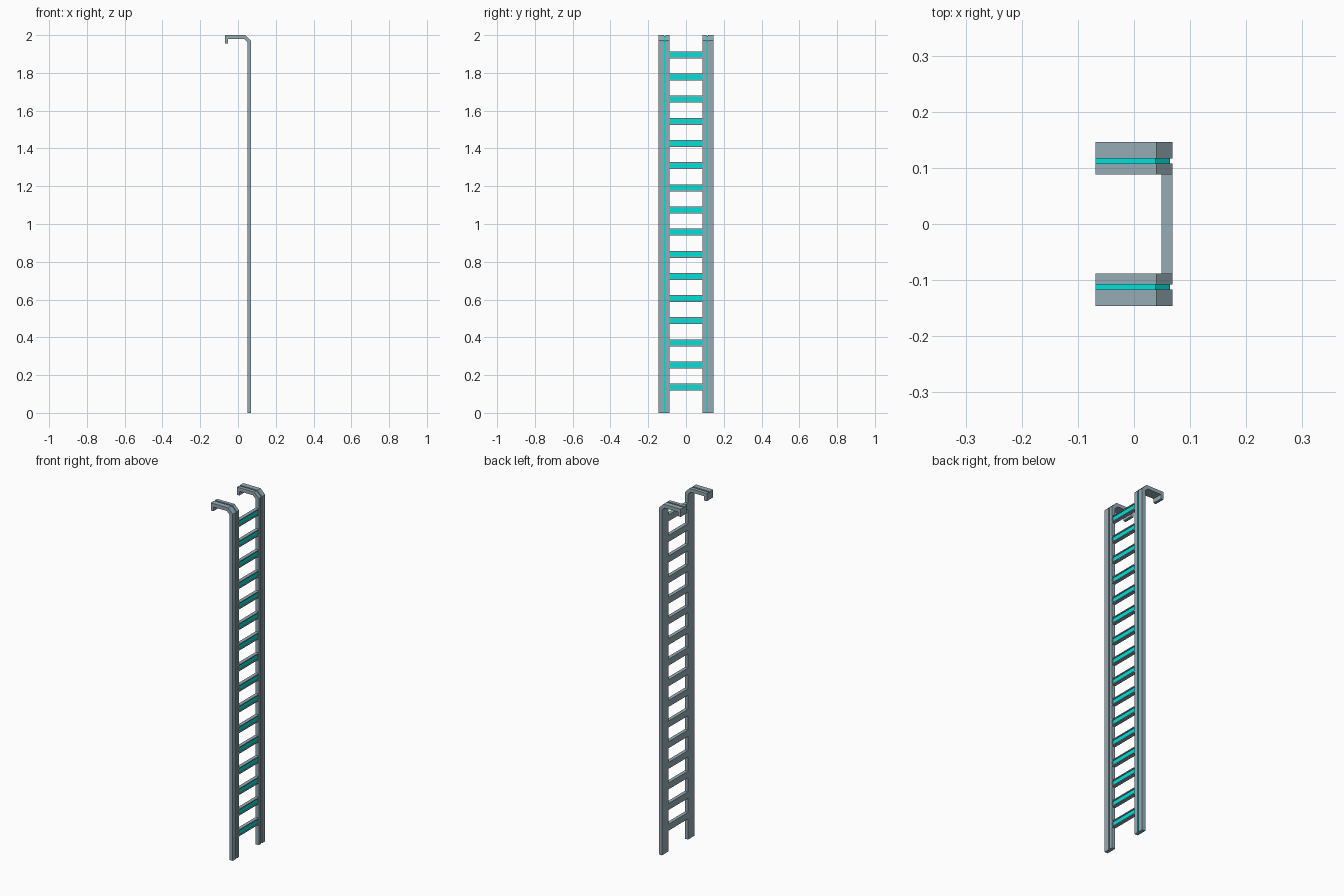
import bpy, bmesh

if "Cube" in bpy.data.objects:
    bpy.data.objects.remove(bpy.data.objects["Cube"])

cyan = bpy.data.materials.new("cyan_strip")
cyan.diffuse_color = (0.0, 0.75, 0.68, 1)
cyan.use_nodes = True
cyan.node_tree.nodes["Principled BSDF"].inputs["Base Color"].default_value = cyan.diffuse_color
grey = bpy.data.materials.new("steel_grey")
grey.diffuse_color = (0.30, 0.41, 0.46, 1)
grey.use_nodes = True
grey.node_tree.nodes["Principled BSDF"].inputs["Base Color"].default_value = grey.diffuse_color


def loft(name, rings, is_cyan):
    """Skin closed rings of points, cap the ends, colour the chosen faces cyan."""
    bm = bmesh.new()
    vs = [[bm.verts.new(p) for p in ring] for ring in rings]
    n = len(vs[0])
    for i in range(len(vs) - 1):
        for j in range(n):
            k = (j + 1) % n
            f = bm.faces.new((vs[i][j], vs[i][k], vs[i + 1][k], vs[i + 1][j]))
            f.material_index = 1 if is_cyan(i, j) else 0
    bm.faces.new(vs[0])
    bm.faces.new(vs[-1])
    bmesh.ops.remove_doubles(bm, verts=bm.verts[:], dist=1e-5)
    bmesh.ops.dissolve_degenerate(bm, edges=bm.edges[:], dist=1e-5)
    bmesh.ops.recalc_face_normals(bm, faces=bm.faces[:])
    me = bpy.data.meshes.new(name)
    bm.to_mesh(me)
    bm.free()
    me.materials.append(grey)
    me.materials.append(cyan)
    ob = bpy.data.objects.new(name, me)
    bpy.context.collection.objects.link(ob)
    return ob


# Hooked side rails: (inner, outer, groove floor) points in x, z along the path
path = [
    ((0.049, 0.0), (0.069, 0.0), (0.064, 0.0)),
    ((0.049, 1.963), (0.069, 1.971), (0.064, 1.969)),
    ((0.032, 1.98), (0.04, 2.0), (0.038, 1.995)),
    ((-0.053, 1.98), (-0.069, 2.0), (-0.069, 1.995)),
    ((-0.053, 1.956), (-0.069, 1.956), (-0.069, 1.956)),
]
Y0, Y1, Y2, Y3 = 0.088, 0.108, 0.1165, 0.146
rings = []
for inner, outer, groove in path:
    section = [(inner, Y0), (outer, Y0), (outer, Y1), (groove, Y1),
               (groove, Y2), (outer, Y2), (outer, Y3), (inner, Y3)]
    rings.append([(p[0], y, p[1]) for p, y in section])
rails = loft("side_rails", rings, lambda i, j: j == 3 and i < 3)
rails.modifiers.new("mirror", 'MIRROR').use_axis = (False, True, False)

# Rungs: channel section with a cyan recessed tread, repeated up the ladder
h, c = 0.0185, 0.0125
channel = [(0.049, -h), (0.069, -h), (0.069, -c), (0.064, -c),
           (0.064, c), (0.069, c), (0.069, h), (0.049, h)]
rungs = loft("rungs", [[(x, y, z) for x, z in channel] for y in (-Y0, Y0)],
             lambda i, j: j == 3)
rungs.location.z = 0.136
arr = rungs.modifiers.new("array", 'ARRAY')
arr.count = 16
arr.use_relative_offset = False
arr.use_constant_offset = True
arr.constant_offset_displace = (0, 0, 0.1173)
